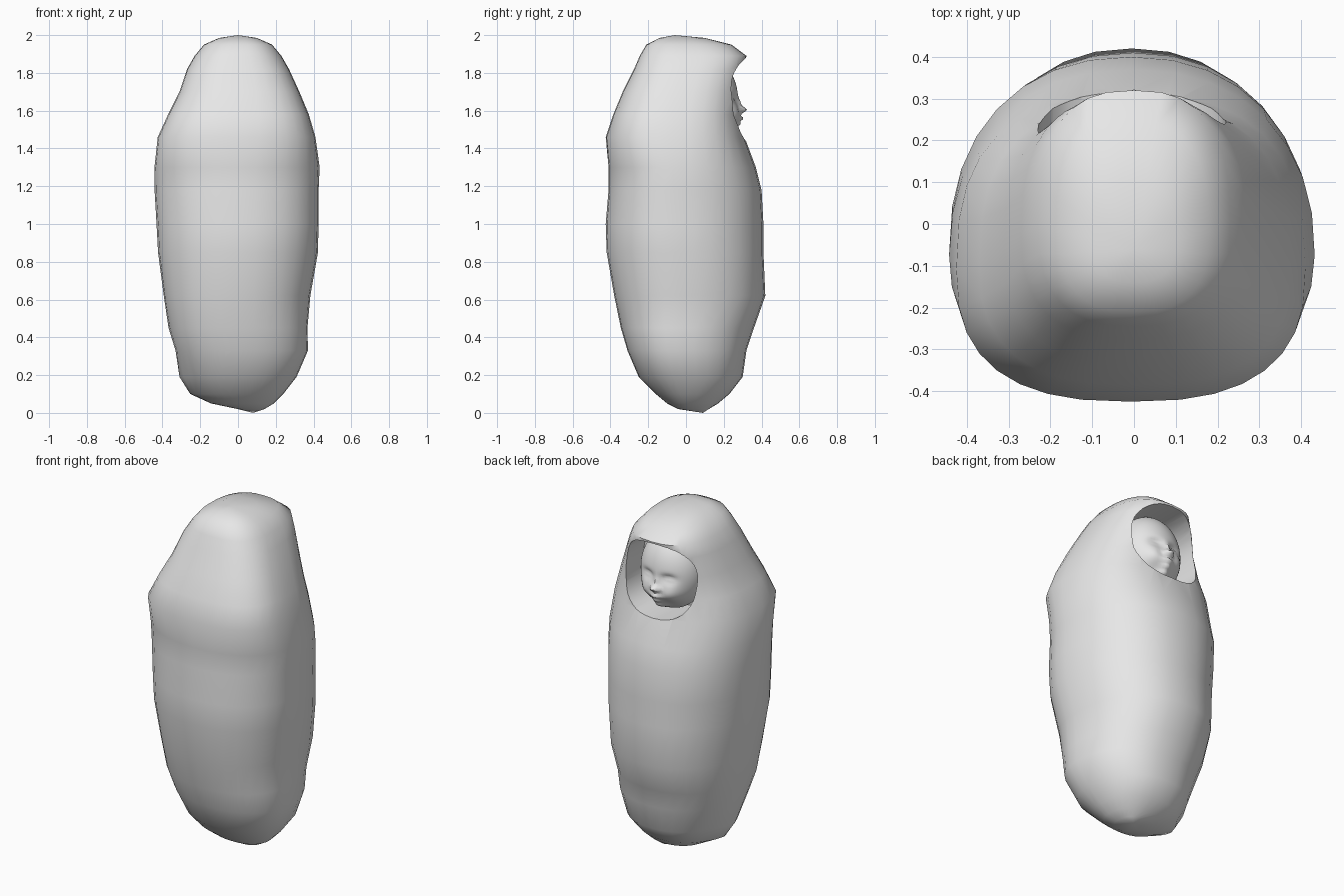
import bpy, bmesh, math
from mathutils import Vector

cube = bpy.data.objects.get("Cube")
if cube:
    bpy.data.objects.remove(cube, do_unlink=True)

grey = bpy.data.materials.new("plain_grey")
grey.use_nodes = True
grey.diffuse_color = (0.8, 0.8, 0.8, 1)
grey.node_tree.nodes["Principled BSDF"].inputs["Base Color"].default_value = (0.8, 0.8, 0.8, 1)


def add_object(name, bm):
    bmesh.ops.recalc_face_normals(bm, faces=bm.faces)
    mesh = bpy.data.meshes.new(name)
    bm.to_mesh(mesh)
    bm.free()
    mesh.materials.append(grey)
    obj = bpy.data.objects.new(name, mesh)
    bpy.context.collection.objects.link(obj)
    return obj


def activate(obj):
    bpy.ops.object.select_all(action="DESELECT")
    obj.select_set(True)
    bpy.context.view_layer.objects.active = obj


def signed_power(value, exponent):
    return math.copysign(abs(value) ** exponent, value)


def bridge(bm, lower, upper):
    count = len(lower)
    for i in range(count):
        j = (i + 1) % count
        bm.faces.new((lower[i], lower[j], upper[j], upper[i]))


def fan(bm, ring, tip):
    for i in range(len(ring)):
        bm.faces.new((ring[i], ring[(i + 1) % len(ring)], tip))


# Swaddling blanket: height, x limits, y limits of each cross-section
SECTIONS = [
    (0.02, 0.0, 0.14, -0.04, 0.12),
    (0.05, -0.14, 0.19, -0.1, 0.17),
    (0.1, -0.22, 0.24, -0.16, 0.23),
    (0.19, -0.27, 0.31, -0.25, 0.3),
    (0.33, -0.33, 0.37, -0.31, 0.32),
    (0.45, -0.37, 0.37, -0.345, 0.36),
    (0.62, -0.395, 0.385, -0.38, 0.42),
    (0.85, -0.42, 0.42, -0.42, 0.41),
    (1.0, -0.43, 0.425, -0.425, 0.41),
    (1.18, -0.445, 0.43, -0.41, 0.4),
    (1.3, -0.445, 0.435, -0.41, 0.37),
    (1.46, -0.425, 0.41, -0.425, 0.31),
    (1.58, -0.37, 0.375, -0.385, 0.29),
    (1.7, -0.31, 0.325, -0.335, 0.295),
    (1.82, -0.27, 0.27, -0.275, 0.31),
    (1.89, -0.23, 0.23, -0.245, 0.32),
    (1.95, -0.18, 0.18, -0.21, 0.24),
    (1.985, -0.1, 0.1, -0.14, 0.1),
]
SIDES = 32


def blanket_ring(bm, z, left, right, back, front):
    power = 2 / (2.2 if z < 1.4 else 2.6)
    middle = back + 0.43 * (front - back)
    ring = []
    for i in range(SIDES):
        a = math.tau * i / SIDES
        c = signed_power(math.cos(a), power)
        s = signed_power(math.sin(a), power)
        fold = 1 + 0.008 * math.sin(9 * z + 2 * a) if 0.3 < z < 1.4 else 1
        x = (left + right) / 2 + fold * c * (right - left) / 2
        y = middle + s * (front - middle if s > 0 else middle - back)
        ring.append(bm.verts.new((x, y, z)))
    return ring


bm = bmesh.new()
rings = [blanket_ring(bm, *section) for section in SECTIONS]
for lower, upper in zip(rings, rings[1:]):
    bridge(bm, lower, upper)
fan(bm, rings[0], bm.verts.new((0.08, 0.09, 0)))
fan(bm, rings[-1], bm.verts.new((0, -0.06, 2)))

# Small tucked corner near the foot end
corner = Vector((-0.27, 0.0, 0.14))
for v in bm.verts:
    v.co.x -= 0.055 * math.exp(-((v.co - corner).length / 0.09) ** 2)
blanket = add_object("swaddling_blanket", bm)

# Hood opening: rounded cavity cut into the blanket
bm = bmesh.new()
loops = []
for y in (0.08, 0.6):
    loop = []
    for i in range(40):
        a = math.tau * i / 40
        x = -0.005 + 0.225 * signed_power(math.cos(a), 0.8)
        z = 1.66 + 0.22 * signed_power(math.sin(a), 0.8)
        loop.append(bm.verts.new((x, y, z)))
    loops.append(loop)
bridge(bm, *loops)
for loop in loops:
    bm.faces.new(loop)
cutter = add_object("hood_opening_cutter", bm)
cutter.hide_render = True

activate(blanket)
cut = blanket.modifiers.new("hood_opening", "BOOLEAN")
cut.operation = "DIFFERENCE"
cut.solver = "EXACT"
cut.object = cutter
bpy.ops.object.modifier_apply(modifier=cut.name)
bpy.data.objects.remove(cutter, do_unlink=True)
bpy.ops.object.shade_smooth_by_angle(angle=math.radians(50))

# Head: ellipsoid with the features pushed out or in
# x, height, width spread, height spread, amount
FEATURES = [
    (0, 1.605, 0.022, 0.018, 0.04),    # nose tip
    (0, 1.64, 0.015, 0.03, 0.015),     # nose bridge
    (0, 1.55, 0.06, 0.045, 0.03),      # muzzle
    (0, 1.558, 0.03, 0.011, 0.02),     # upper lip
    (0, 1.528, 0.025, 0.011, 0.022),   # lower lip
    (0, 1.49, 0.04, 0.025, 0.045),     # chin
]
for side in (-1, 1):
    FEATURES += [
        (side * 0.09, 1.57, 0.05, 0.055, 0.03),     # cheek
        (side * 0.065, 1.662, 0.035, 0.022, -0.028),  # eye socket
        (side * 0.068, 1.658, 0.022, 0.012, 0.018),   # eyelid
        (side * 0.02, 1.6, 0.012, 0.012, 0.015),    # nostril
    ]

bm = bmesh.new()
bmesh.ops.create_uvsphere(bm, u_segments=64, v_segments=64, radius=1)
for v in bm.verts:
    facing = max(v.co.y, 0) ** 0.5
    v.co = Vector((0.185 * v.co.x, 0.11 + 0.165 * v.co.y, 1.66 + 0.225 * v.co.z))
    x, z = v.co.x, v.co.z
    for fx, fz, wide, tall, amount in FEATURES:
        v.co.y += facing * amount * math.exp(-((x - fx) / wide) ** 2 - ((z - fz) / tall) ** 2)
head = add_object("baby_head", bm)
activate(head)
bpy.ops.object.shade_smooth_by_angle(angle=math.radians(60))
